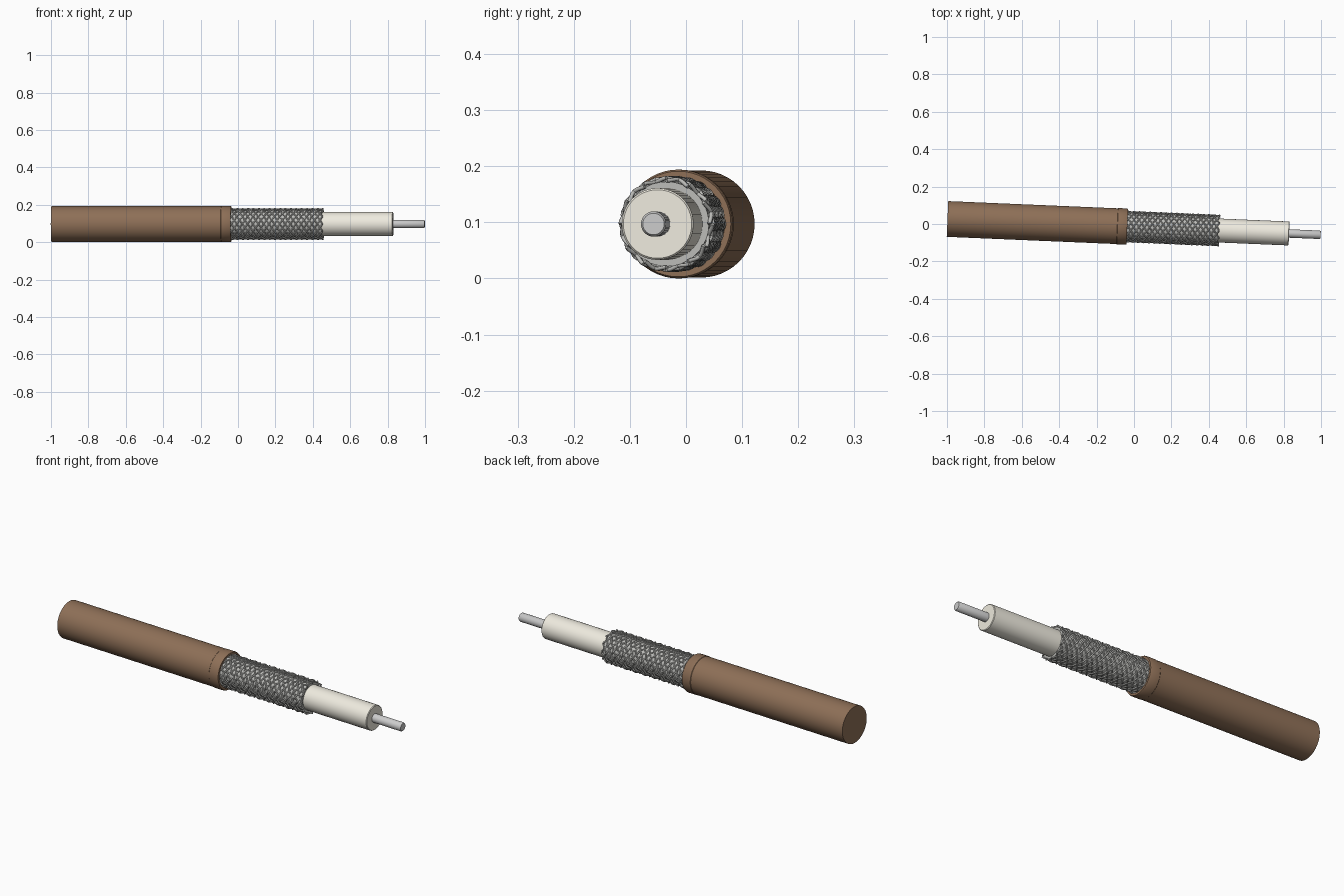
import bpy, bmesh, math
from mathutils import Matrix, Vector

if "Cube" in bpy.data.objects:
    bpy.data.objects.remove(bpy.data.objects["Cube"])

# Cable axis: slightly turned about z, lying on the ground
AXIS = Matrix.Translation((0, -0.0155, 0.097)) @ Matrix.Rotation(-math.atan(0.0425), 4, 'Z')


def material(name, rgb):
    m = bpy.data.materials.new(name)
    m.diffuse_color = (*rgb, 1)
    m.use_nodes = True
    m.node_tree.nodes["Principled BSDF"].inputs["Base Color"].default_value = m.diffuse_color
    return m


def lathe(name, profile, mat=None, segs=48):
    """Turn (x, radius) points around the cable axis."""
    bm = bmesh.new()
    verts = [bm.verts.new((x, 0, r)) for x, r in profile]
    edges = [bm.edges.new(p) for p in zip(verts, verts[1:])]
    bmesh.ops.spin(bm, geom=verts + edges, cent=(0, 0, 0), axis=(1, 0, 0),
                   angle=2 * math.pi, steps=segs, use_duplicate=False)
    bmesh.ops.remove_doubles(bm, verts=bm.verts, dist=1e-5)
    bmesh.ops.recalc_face_normals(bm, faces=bm.faces)
    me = bpy.data.meshes.new(name)
    bm.to_mesh(me)
    bm.free()
    ob = bpy.data.objects.new(name, me)
    bpy.context.collection.objects.link(ob)
    ob.matrix_world = AXIS
    if mat:
        me.materials.append(mat)
    bpy.context.view_layer.objects.active = ob
    ob.select_set(True)
    bpy.ops.object.shade_smooth_by_angle(angle=math.radians(35))
    ob.select_set(False)
    return ob


brown = material("jacket_brown", (0.27, 0.16, 0.095))
cream = material("dielectric_cream", (0.86, 0.83, 0.74))
steel = material("braid_grey", (0.5, 0.5, 0.48))

# Outer jacket and the cut collar at its end
lathe("outer_jacket", [(-0.998, 0), (-0.998, 0.0955), (-0.085, 0.0955), (-0.085, 0.08)], brown)
lathe("jacket_collar", [(-0.09, 0.08), (-0.09, 0.0955), (-0.088, 0.097), (-0.042, 0.097),
                        (-0.036, 0.094), (-0.036, 0.083), (-0.06, 0.078)], brown)

# Shield sleeve beneath the braid, insulation and conductor
lathe("shield_sleeve", [(-0.08, 0.06), (-0.08, 0.0755), (0.45, 0.0755), (0.45, 0.064)], steel)
lathe("dielectric", [(-0.08, 0), (-0.08, 0.064), (0.827, 0.064), (0.83, 0.061), (0.83, 0)], cream)
lathe("centre_conductor", [(0.8, 0), (0.8, 0.0225), (0.994, 0.0225), (0.999, 0.019), (0.999, 0)])

# Woven braid: two opposed sets of helical strands passing over and under
STRANDS, TURNS, X0, X1 = 12, 1.5, -0.06, 0.456
curve = bpy.data.curves.new("braid", 'CURVE')
curve.dimensions = '3D'
curve.bevel_depth = 0.0038
curve.bevel_resolution = 1
curve.use_fill_caps = True
N = 144
for hand in (1, -1):
    for k in range(STRANDS):
        sp = curve.splines.new('POLY')
        sp.points.add(N)
        for i in range(N + 1):
            t = i / N
            turn = 2 * math.pi * TURNS * t
            a = hand * turn + 2 * math.pi * k / STRANDS
            r = 0.0795 + hand * 0.0025 * math.cos(STRANDS * turn + math.pi * k)
            sp.points[i].co = (X0 + (X1 - X0) * t, r * math.cos(a), r * math.sin(a), 1)
braid = bpy.data.objects.new("woven_braid", curve)
bpy.context.collection.objects.link(braid)
braid.matrix_world = AXIS
curve.materials.append(steel)
